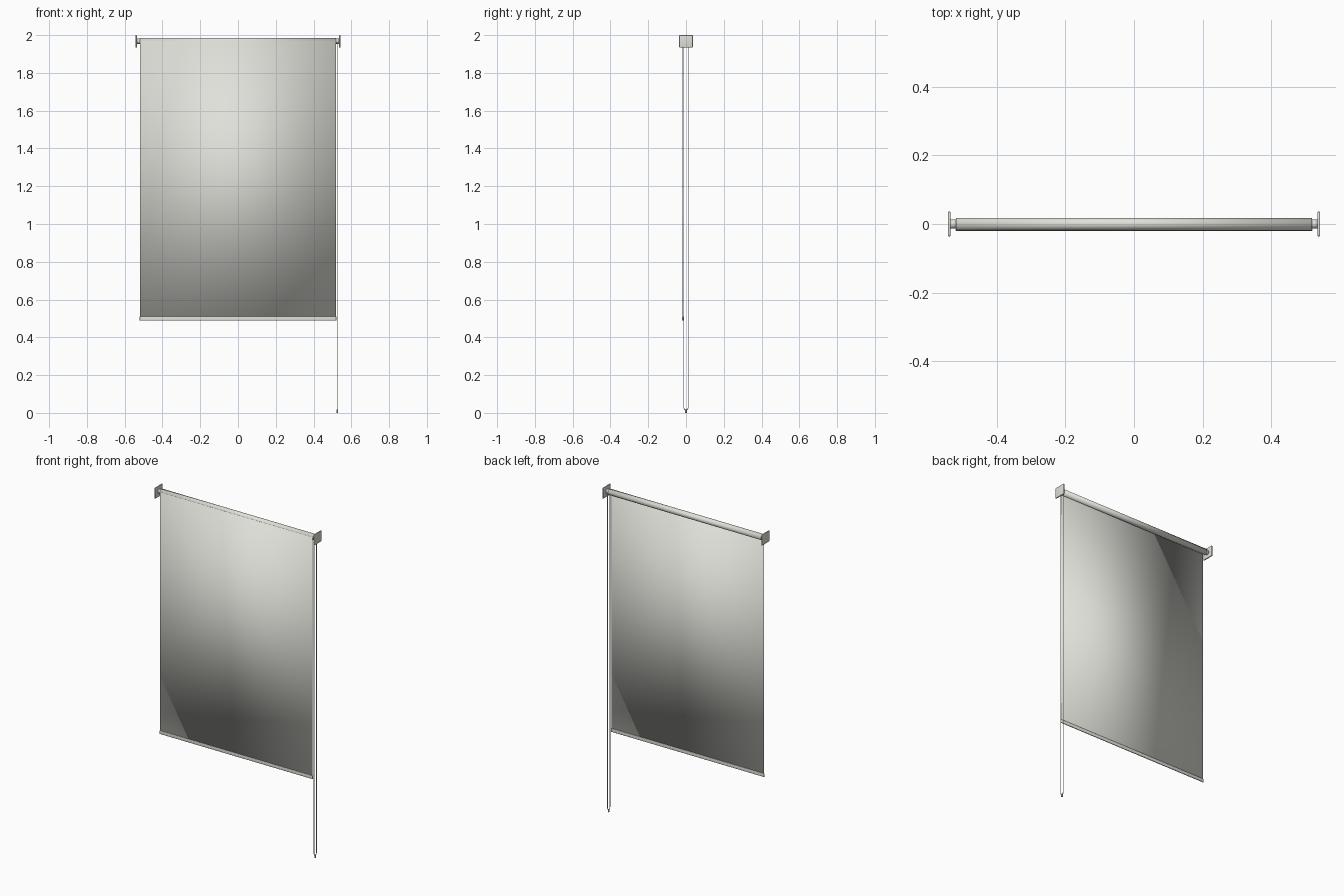
import bpy, math

if "Cube" in bpy.data.objects:
    bpy.data.objects.remove(bpy.data.objects["Cube"])

AXIS_Z = 1.9675   # height of the roller axis

mat = bpy.data.materials.new("warm_white")
mat.diffuse_color = (0.75, 0.75, 0.70, 1)
mat.use_nodes = True
mat.node_tree.nodes["Principled BSDF"].inputs["Base Color"].default_value = mat.diffuse_color


def finish(ob, name, bevel=0.0, segs=3):
    ob.name = name
    ob.data.materials.append(mat)
    if bevel:
        m = ob.modifiers.new("round", 'BEVEL')
        m.width, m.segments = bevel, segs
    return ob


def box(name, loc, size, bevel=0.0):
    bpy.ops.mesh.primitive_cube_add(size=1, location=loc)
    ob = bpy.context.object
    ob.scale = size
    bpy.ops.object.transform_apply(location=False, rotation=False, scale=True)
    bpy.ops.object.shade_smooth()
    return finish(ob, name, bevel)


def rod(name, x0, x1, r, sides=32):
    # cylinder along x on the roller axis, smooth right over its ends
    bpy.ops.mesh.primitive_cylinder_add(vertices=sides, radius=r, depth=x1 - x0,
                                        location=((x0 + x1) / 2, 0, AXIS_Z),
                                        rotation=(0, math.pi / 2, 0))
    ob = bpy.context.object
    bpy.ops.object.shade_smooth()
    return finish(ob, name)


# rolled fabric tube and hanging sheet, the sheet softly shaded edge to edge
rod("fabric_roll", -0.519, 0.519, 0.018, 32)
box("fabric_sheet", (0, -0.0172, (0.50 + 1.972) / 2), (1.036, 0.003, 1.972 - 0.50))

# bottom bar
box("bottom_bar", (0, -0.0170, 0.499), (1.042, 0.006, 0.022), 0.0025)

# end hubs and wall brackets on both sides
for s, side in ((-1, "left"), (1, "right")):
    a, b = sorted((s * 0.515, s * 0.537))
    rod(side + "_hub", a, b, 0.0135)
    box(side + "_bracket", (s * 0.539, 0, 1.967), (0.008, 0.072, 0.066), 0.003)

# pull cord loop: over the hub, down both sides, joined at the bottom
R, X = 0.0115, 0.525
pts = []
for i in range(13):
    t = math.pi * i / 12
    pts.append((X, R * math.cos(t), AXIS_Z + R * math.sin(t)))
for i in range(13):
    t = math.pi + math.pi * i / 12
    pts.append((X, R * math.cos(t), 0.028 + R * math.sin(t)))
cu = bpy.data.curves.new("pull_cord", 'CURVE')
cu.dimensions = '3D'
cu.bevel_depth = 0.002
cu.bevel_resolution = 5
sp = cu.splines.new('POLY')
sp.points.add(len(pts) - 1)
for p, co in zip(sp.points, pts):
    p.co = (*co, 1)
sp.use_cyclic_u = True
sp.use_smooth = True
cord = bpy.data.objects.new("pull_cord", cu)
bpy.context.collection.objects.link(cord)
finish(cord, "pull_cord")

# small cord weight touching the floor level
bpy.ops.mesh.primitive_cylinder_add(vertices=20, radius=0.0045, depth=0.018,
                                    location=(X, 0, 0.009))
bpy.ops.object.shade_smooth()
finish(bpy.context.object, "cord_weight", 0.001)
